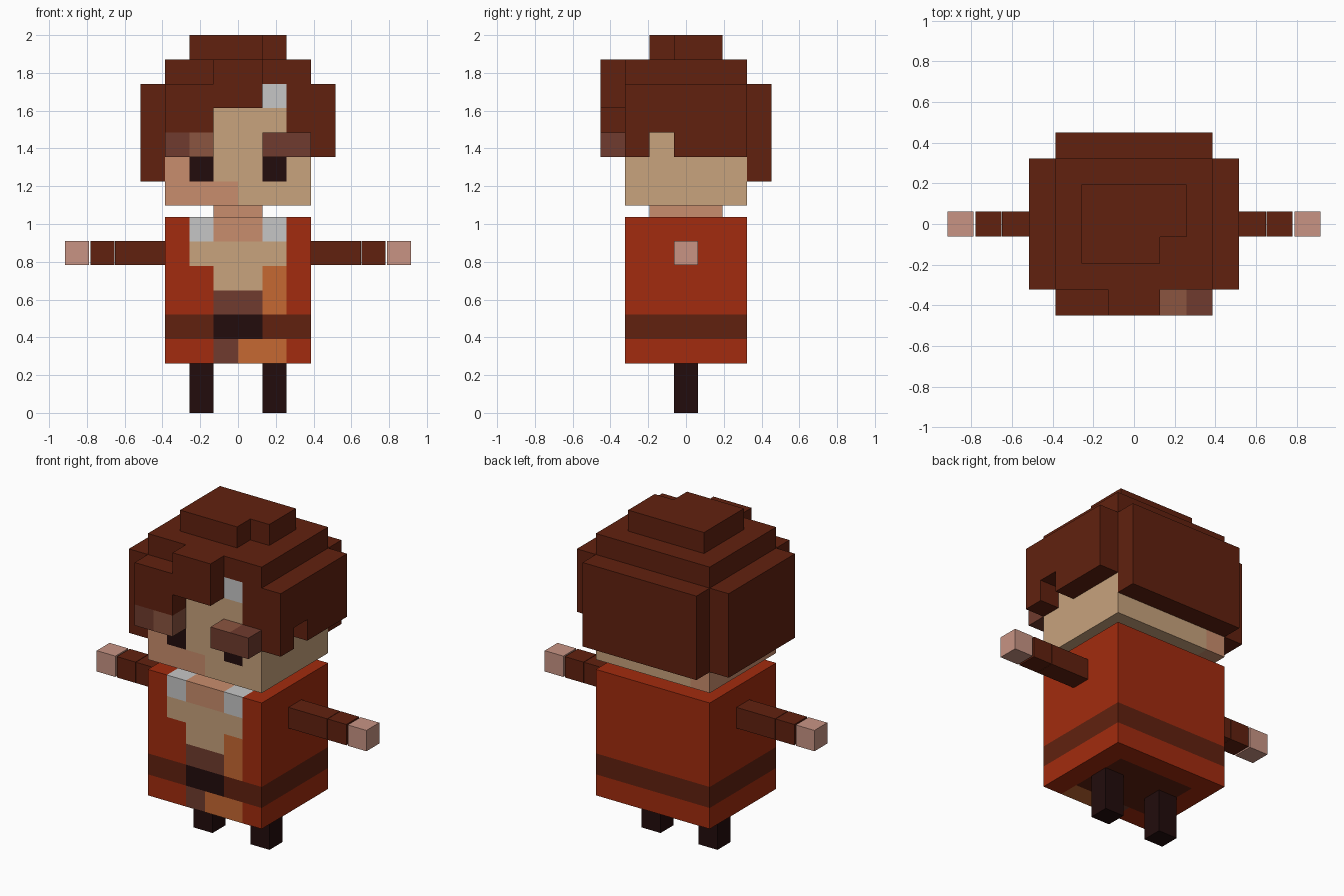
import bpy, bmesh
from mathutils import Vector

if "Cube" in bpy.data.objects:
    bpy.data.objects.remove(bpy.data.objects["Cube"])

U = 0.129                      # block size
HEAD_Z, BODY_Z = 1.097, 0.262  # base heights of head and body grids


def lin(c):
    c /= 255
    return c / 12.92 if c <= 0.04045 else ((c + 0.055) / 1.055) ** 2.4


COLOURS = {
    "dark_brown": 0x61210F, "red": 0xA22B0E, "near_black": 0x220C0C,
    "tan_skin": 0xC8A37D, "pink_skin": 0xC98D6D, "hand_pink": 0xC89484,
    "dull_brown": 0x703B2E, "light_brown": 0x8B5540, "orange": 0xC66832,
    "pale_grey": 0xC6C6C6,
}
NAMES = list(COLOURS)
MATS = []
for n, h in COLOURS.items():
    m = bpy.data.materials.new(n)
    m.diffuse_color = (lin(h >> 16), lin(h >> 8 & 255), lin(h & 255), 1)
    m.use_nodes = True
    m.node_tree.nodes["Principled BSDF"].inputs["Base Color"].default_value = m.diffuse_color
    MATS.append(m)


def cells(i0, i1, j0, j1, k0, k1):
    """Inclusive block of grid cells."""
    return {(i, j, k) for i in range(i0, i1 + 1)
            for j in range(j0, j1 + 1) for k in range(k0, k1 + 1)}


def blocks(name, solid, rule, origin=(0, -U / 2, 0), size=(U, U, U)):
    """Outer skin of a set of grid cells, coloured by rule(cell, normal)."""
    bm = bmesh.new()
    used = []
    for c in sorted(solid):
        for axis in range(3):
            for s in (-1, 1):
                n = [0, 0, 0]
                n[axis] = s
                if tuple(a + b for a, b in zip(c, n)) in solid:
                    continue
                b, d = (axis + 1) % 3, (axis + 2) % 3
                loop = [(0, 0), (1, 0), (1, 1), (0, 1)]
                verts = []
                for p, q in loop[::s]:
                    v = list(c)
                    v[axis] += s > 0
                    v[b] += p
                    v[d] += q
                    verts.append(bm.verts.new(
                        [o + w * z for o, w, z in zip(origin, v, size)]))
                f = bm.faces.new(verts)
                col = rule(c, tuple(n)) if callable(rule) else rule
                if col not in used:
                    used.append(col)
                f.material_index = used.index(col)
    bmesh.ops.remove_doubles(bm, verts=bm.verts, dist=1e-5)
    bmesh.ops.dissolve_limit(bm, angle_limit=0.01, verts=bm.verts,
                             edges=bm.edges, delimit={'MATERIAL'})
    me = bpy.data.meshes.new(name)
    bm.to_mesh(me)
    bm.free()
    for col in used:
        me.materials.append(MATS[NAMES.index(col)])
    ob = bpy.data.objects.new(name, me)
    bpy.context.collection.objects.link(ob)
    return ob


def box(name, lo, hi, colour):
    size = [b - a for a, b in zip(lo, hi)]
    return blocks(name, {(0, 0, 0)}, colour, lo, size)


# Head with face markings
def head_rule(c, n):
    i, j, k = c
    if i == -3 and k <= 1:
        return "pink_skin"
    if j == -2:
        if k == 0 and i < 0:
            return "pink_skin"
        if n == (0, -1, 0):
            if k == 1 and i in (-2, 1):
                return "near_black"
            if k == 4 and i == 1:
                return "pale_grey"
            if k >= 2 and i == 2 or k == 4:
                return "dark_brown"
    return "tan_skin"


blocks("head", cells(-3, 2, -2, 2, 0, 4), head_rule, (0, -U / 2, HEAD_Z))


# Hair: cap, crown, sides, back, fringe and brows
hair = cells(-3, 2, -2, 2, 5, 5)
hair |= cells(-2, 1, -1, 1, 6, 6) - {(1, -1, 6)}
hair |= cells(-4, -4, -2, 2, 1, 4)
hair |= cells(3, 3, -2, 2, 2, 4) - {(3, -1, 2)}
hair |= cells(-3, 2, 3, 3, 1, 4)
hair |= cells(-3, -2, -3, -3, 3, 4) | cells(-1, 0, -3, -3, 4, 5)
blocks("hair", hair, "dark_brown", (0, -U / 2, HEAD_Z))


def brow_rule(c, n):
    if c[0] == -2 or (c[0] == 1 and n != (0, -1, 0)):
        return "light_brown"
    return "dull_brown"


for side, i in (("left", -3), ("right", 1)):
    blocks(side + "_brow", cells(i, i + 1, -3, -3, 2, 2), brow_rule,
           (0, -U / 2, HEAD_Z))

# Neck
box("neck", (-U, -1.5 * U, BODY_Z + 6 * U), (U, 1.5 * U, HEAD_Z), "pink_skin")


# Robe with belt and open front
def robe_rule(c, n):
    i, j, k = c
    middle = i in (-1, 0)
    if j == -2:
        if k == 5 and -2 <= i <= 1:
            return "pink_skin" if middle else "pale_grey"
        if k == 4 and -2 <= i <= 1 or k == 3 and middle:
            return "tan_skin"
        if k == 2 and middle or k == 0 and i == -1:
            return "dull_brown"
        if k in (2, 3) and i == 1 or k == 0 and i in (0, 1):
            return "orange"
        if k == 1 and middle:
            return "near_black"
    if k == 1 or (n[2] < 0 and -2 <= i <= 1 and abs(j) <= 1):
        return "dark_brown"
    return "red"


blocks("robe", cells(-3, 2, -2, 2, 0, 5), robe_rule, (0, -U / 2, BODY_Z))

# Arms, hands and legs on both sides
H = U / 2 - 0.002
for side, s in (("left", -1), ("right", 1)):
    def limb(part, a, b, z0, z1, colour):
        x0, x1 = sorted((s * a, s * b))
        box(side + "_" + part, (x0, -H, z0), (x1, H, z1), colour)
    limb("upper_arm", 0.387, 0.65, 0.782, 0.91, "dark_brown")
    limb("forearm", 0.653, 0.78, 0.782, 0.91, "dark_brown")
    limb("hand", 0.79, 0.917, 0.782, 0.91, "hand_pink")
    limb("leg", U, 2 * U, 0, BODY_Z, "near_black")
